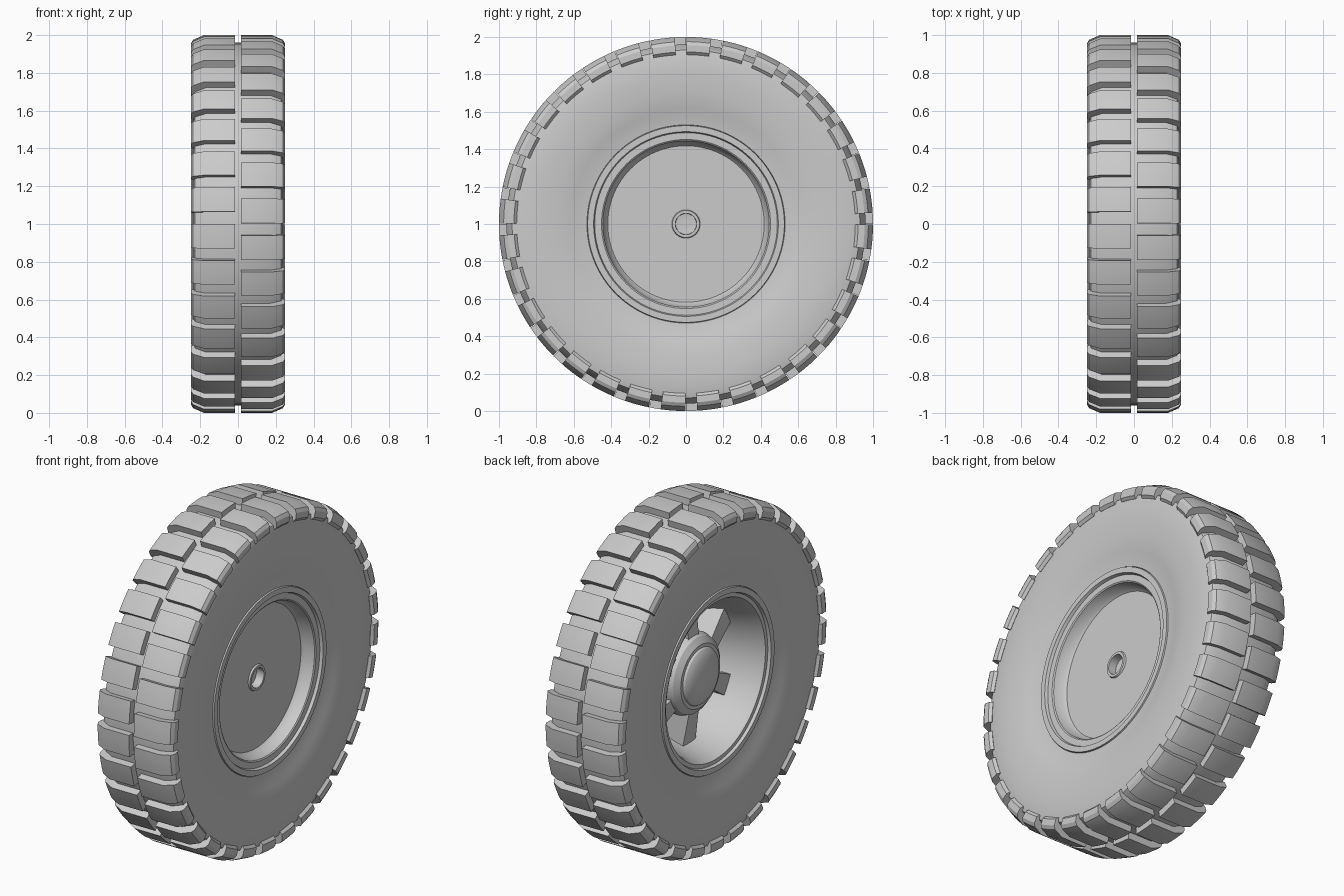
import bpy, bmesh, math
from math import sin, cos, pi

if "Cube" in bpy.data.objects:
    bpy.data.objects.remove(bpy.data.objects["Cube"])

AXLE_Z = 1.0


def polar(x, r, a):
    """Point at radius r, angle a around the axle (0 = front, rising)."""
    return (x, -r * cos(a), AXLE_Z + r * sin(a))


def finish(name, bm, angle=30):
    bmesh.ops.remove_doubles(bm, verts=bm.verts, dist=1e-5)
    bmesh.ops.recalc_face_normals(bm, faces=bm.faces)
    mesh = bpy.data.meshes.new(name)
    bm.to_mesh(mesh)
    bm.free()
    ob = bpy.data.objects.new(name, mesh)
    bpy.context.collection.objects.link(ob)
    bpy.ops.object.select_all(action='DESELECT')
    ob.select_set(True)
    bpy.context.view_layer.objects.active = ob
    bpy.ops.object.shade_smooth_by_angle(angle=math.radians(angle))
    return ob


def sweep(bm, profile, a0=0.0, a1=2 * pi, steps=96, closed=True):
    """Sweep an (x, radius) profile around the axle; partial sweeps get caps."""
    full = abs(a1 - a0 - 2 * pi) < 1e-6
    rings = [[bm.verts.new(polar(x, r, a0 + (a1 - a0) * i / steps)) for x, r in profile]
             for i in range(steps if full else steps + 1)]
    n = len(profile)
    for i in range(steps):
        A, B = rings[i], rings[(i + 1) % len(rings)]
        for j in range(n if closed else n - 1):
            k = (j + 1) % n
            bm.faces.new((A[j], A[k], B[k], B[j]))
    if not full:
        bm.faces.new(rings[0])
        bm.faces.new(rings[-1])


def lathe(name, profile, closed=True, angle=30):
    bm = bmesh.new()
    sweep(bm, profile, closed=closed)
    bmesh.ops.remove_doubles(bm, verts=bm.verts, dist=1e-5)
    bmesh.ops.dissolve_degenerate(bm, edges=bm.edges, dist=1e-6)
    return finish(name, bm, angle)


# Tyre carcass, mirrored half profile
half = [(0.185, 0.525), (0.205, 0.53), (0.212, 0.585), (0.222, 0.62), (0.236, 0.70),
        (0.24, 0.80), (0.238, 0.89), (0.228, 0.93), (0.17, 0.96)]
lathe("tyre", half + [(-x, r) for x, r in reversed(half)])

# Two staggered rows of tread lugs
LUGS, HALF_ANGLE = 32, 0.066
lug = [(0.016, 0.94), (0.016, 1.0), (0.18, 1.0), (0.238, 0.975), (0.25, 0.955),
       (0.25, 0.92), (0.236, 0.905), (0.20, 0.92)]
for name, side, phase in (("tread_right", 1, 0.07), ("tread_left", -1, -0.065)):
    bm = bmesh.new()
    for i in range(LUGS):
        a = phase + i * 2 * pi / LUGS
        sweep(bm, [(side * x, r) for x, r in lug], a - HALF_ANGLE, a + HALF_ANGLE, 3)
    finish(name, bm)

# Rim with stepped lips on both sides
lathe("rim", [
    (0.12, 0.418), (0.135, 0.432), (0.19, 0.445), (0.195, 0.452), (0.195, 0.488),
    (0.212, 0.494), (0.212, 0.526), (0.17, 0.535),
    (-0.17, 0.535), (-0.212, 0.526), (-0.212, 0.494), (-0.195, 0.488),
    (-0.195, 0.465), (-0.16, 0.45), (-0.06, 0.425), (0.04, 0.40), (0.08, 0.385)])

# Closing disc on the right with the central axle socket
lathe("wheel_disc", [
    (0.07, 0.0), (0.07, 0.055), (0.13, 0.057), (0.13, 0.072), (0.12, 0.076),
    (0.12, 0.425), (0.09, 0.425), (0.09, 0.076), (0.06, 0.0)], closed=False)

# Hub with domed cap on the left
dome = [(-0.095 - 0.045 * sin(t * pi / 12), 0.165 * cos(t * pi / 12)) for t in range(7)]
lathe("hub", [(0.095, 0.23), (-0.03, 0.235), (-0.07, 0.22), (-0.095, 0.185),
              (-0.095, 0.165)] + dome[1:], closed=False)

# Spokes joining hub and barrel
bm = bmesh.new()
for i in range(6):
    a = i * pi / 3 + pi / 6
    ring = []
    for r, w, x0, x1 in ((0.20, 0.045, -0.055, 0.095), (0.42, 0.06, -0.02, 0.095)):
        quad = []
        for x, s in ((x0, -1), (x0, 1), (x1, 1), (x1, -1)):
            quad.append(bm.verts.new(polar(x, math.hypot(r, w), a + s * math.atan2(w, r))))
        ring.append(quad)
    for j in range(4):
        k = (j + 1) % 4
        bm.faces.new((ring[0][j], ring[0][k], ring[1][k], ring[1][j]))
    bm.faces.new(ring[0])
    bm.faces.new(ring[1])
finish("spokes", bm)
